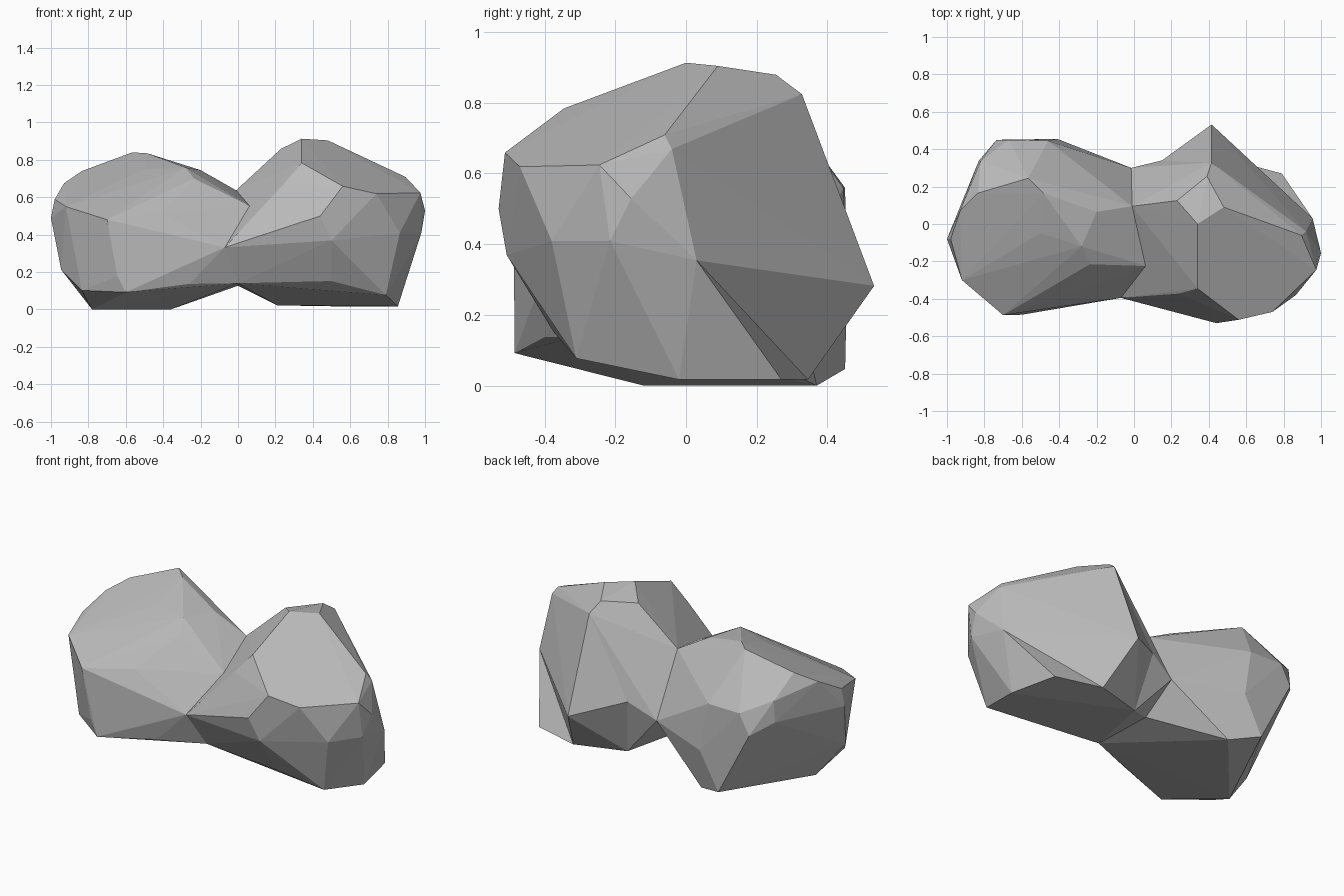
import bpy, bmesh
from mathutils import Vector

if "Cube" in bpy.data.objects:
    bpy.data.objects.remove(bpy.data.objects["Cube"])

# One stone colour
stone = bpy.data.materials.new("stone_grey")
stone.diffuse_color = (0.5, 0.5, 0.5, 1)
stone.use_nodes = True
stone.node_tree.nodes["Principled BSDF"].inputs["Base Color"].default_value = stone.diffuse_color

# Ring of corners around the narrow waist shared by both lumps
back_waist = (-.015, .3, .285)
waist = [(-.07, -.395, .335), (.065, -.225, .555), (-.01, .095, .64),
         back_waist, (.0, .1, .13), (.0, -.3, .143)]

# Corners of the taller lump: crown, front, outer side, back, base
back_tip = (.415, .532, .285)
heel = (.79, .27, .02)
right_lump = [
    (.34, 0, .916), (.48, .09, .907), (.39, .255, .882), (.23, .125, .862), (.415, .328, .827),
    (.34, -.345, .787), (.56, -.512, .662), (.74, -.47, .622), (.44, -.53, .503), (.5, -.507, .372),
    (.24, -.372, .667), (.865, -.38, .412), (.975, -.245, .627), (.895, -.06, .712),
    (.92, -.04, .672), (1.0, -.155, .532), (.98, -.215, .412), (.955, .03, .357),
    back_tip, (.2, .26, .65),
    (.5, -.375, .155), (.79, -.31, .08), (.855, -.02, .02), heel,
    (.51, .345, .02), (.21, .257, .025)]

# Corners of the rounder lump: crown, front, outer side, back, base
left_lump = [
    (-.565, .245, .843), (-.485, .165, .838), (-.2, .065, .748), (-.5, -.05, .753),
    (-.28, -.12, .762), (-.235, -.215, .703), (-.415, -.395, .518), (-.635, -.12, .678),
    (-.835, .165, .743), (-.7, -.487, .483), (-.645, -.48, .182), (-.6, -.485, .095),
    (-.92, -.3, .553), (-.98, -.08, .592), (-.93, .07, .678), (-1.0, -.08, .492),
    (-.945, -.17, .215), (-.835, -.32, .105),
    (-.46, .445, .562), (-.67, .45, .562), (-.82, .335, .632), (-.83, .338, .507),
    (-.735, .45, .442), (-.41, .455, .272), (-.53, .45, .05),
    (-.36, .37, .003), (-.78, -.12, .003), (-.26, -.4, .14)]


def recut(bm, a, b, dent=None):
    """Swap the diagonal under edge a-b, or pull the edge in to a dent."""
    for e in bm.edges[:]:
        p, q = e.verts
        ends = [(p.co - Vector(a)).length + (q.co - Vector(b)).length,
                (p.co - Vector(b)).length + (q.co - Vector(a)).length]
        if min(ends) > 0.001 or len(e.link_faces) != 2:
            continue
        r, s = [next(v for v in f.verts if v not in (p, q)) for f in e.link_faces]
        bmesh.ops.delete(bm, geom=[e], context='EDGES')
        if dent:
            m = bm.verts.new(dent)
            for u, v in ((p, r), (r, q), (q, s), (s, p)):
                bm.faces.new((u, v, m))
        else:
            bm.faces.new((p, r, s))
            bm.faces.new((q, s, r))
        return


def add_lump(target, corners):
    """Wrap corners and waist in a faceted skin, leaving the waist open."""
    lump = bmesh.new()
    ring = [lump.verts.new(p) for p in waist]
    for p in corners:
        lump.verts.new(p)
    bmesh.ops.convex_hull(lump, input=lump.verts[:])
    ring = {v for v in ring if v.is_valid}
    caps = [f for f in lump.faces if all(v in ring for v in f.verts)]
    bmesh.ops.delete(lump, geom=caps, context='FACES')
    loose = [v for v in lump.verts if not v.link_faces]
    bmesh.ops.delete(lump, geom=loose, context='VERTS')
    part = bpy.data.meshes.new("lump")
    lump.to_mesh(part)
    lump.free()
    target.from_mesh(part)
    bpy.data.meshes.remove(part)


# Weld both lumps along the waist, then hollow the back of the taller lump
bm = bmesh.new()
for corners in (right_lump, left_lump):
    add_lump(bm, corners)
bmesh.ops.remove_doubles(bm, verts=bm.verts[:], dist=0.001)
recut(bm, back_tip, heel)
recut(bm, back_tip, back_waist, dent=(.15, .34, .37))
bmesh.ops.dissolve_limit(bm, angle_limit=0.02, verts=bm.verts[:], edges=bm.edges[:])
bmesh.ops.recalc_face_normals(bm, faces=bm.faces[:])
bmesh.ops.translate(bm, verts=bm.verts[:],
                    vec=(0, 0, -min(v.co.z for v in bm.verts)))

mesh = bpy.data.meshes.new("boulder")
bm.to_mesh(mesh)
bm.free()
mesh.materials.append(stone)
boulder = bpy.data.objects.new("boulder", mesh)
bpy.context.collection.objects.link(boulder)
